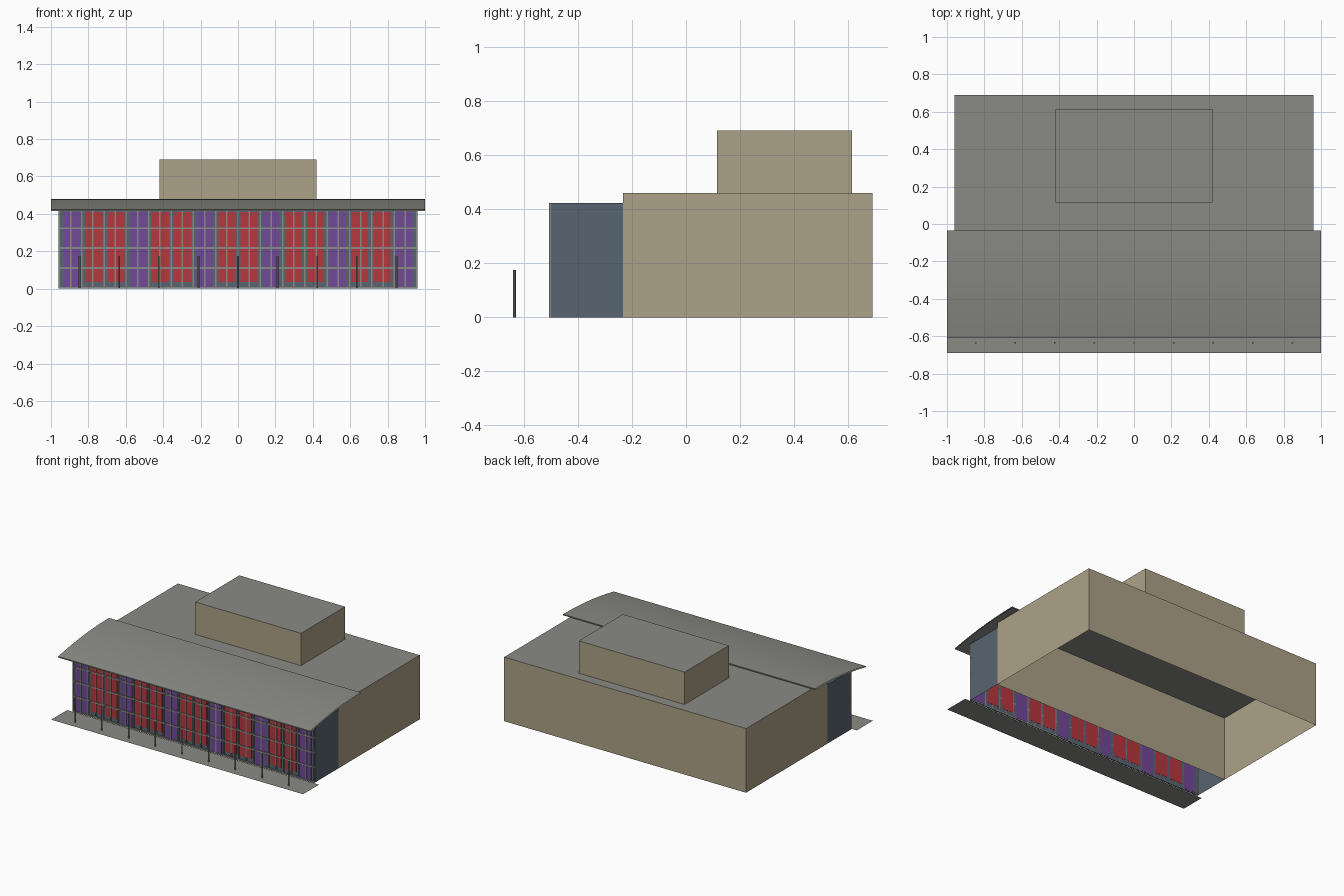
import bpy
import bmesh

cube = bpy.data.objects.get("Cube")
if cube:
    bpy.data.objects.remove(cube, do_unlink=True)


def material(name, rgb):
    """Flat colour from sRGB 0-255 values."""
    linear = [((c / 255 + 0.055) / 1.055) ** 2.4 for c in rgb] + [1]
    mat = bpy.data.materials.new(name)
    mat.use_nodes = True
    mat.diffuse_color = linear
    mat.node_tree.nodes["Principled BSDF"].inputs["Base Color"].default_value = linear
    return mat


GREY = material("roof grey", (138, 139, 133))
TAN = material("tan wall", (174, 162, 136))
BLUE = material("slate blue wall", (88, 101, 113))
RED = material("red panel", (182, 56, 62))
PURPLE = material("purple panel", (114, 74, 152))


def finish(name, bm, *mats):
    mesh = bpy.data.meshes.new(name)
    bm.to_mesh(mesh)
    bm.free()
    for m in mats:
        mesh.materials.append(m)
    obj = bpy.data.objects.new(name, mesh)
    bpy.context.collection.objects.link(obj)
    return obj


def add_box(bm, x0, x1, y0, y1, z0, z1):
    verts = bmesh.ops.create_cube(bm, size=1)["verts"]
    for v in verts:
        v.co.x = x1 if v.co.x > 0 else x0
        v.co.y = y1 if v.co.y > 0 else y0
        v.co.z = z1 if v.co.z > 0 else z0


def shell(name, bounds, wall, roof, open_back=False):
    """Box without a floor, with a differently coloured top."""
    bm = bmesh.new()
    add_box(bm, *bounds)
    bm.normal_update()
    drop = [f for f in bm.faces
            if f.normal.z < -0.5 or (open_back and f.normal.y > 0.5)]
    bmesh.ops.delete(bm, geom=drop, context="FACES")
    for f in bm.faces:
        f.material_index = 1 if f.normal.z > 0.5 else 0
    return finish(name, bm, wall, roof)


# Building volumes
HALF = 0.96
shell("main_hall", (-HALF, HALF, -0.233, 0.69, 0, 0.46), TAN, GREY)
shell("upper_block", (-0.42, 0.42, 0.115, 0.615, 0.46, 0.692), TAN, GREY)
shell("front_gallery", (-HALF, HALF, -0.5, -0.233, 0, 0.423), BLUE, BLUE, True)

# Curved canopy: a thin bowed sheet with open ends
BACK, FRONT, STEPS, THICK = -0.035, -0.61, 12, 0.008
top = []
for i in range(STEPS + 1):
    t = i / STEPS
    top.append((BACK + (FRONT - BACK) * t, 0.48 - 0.057 * t ** 2))
profile = top + [(y, z - THICK) for y, z in reversed(top)]
bm = bmesh.new()
rows = [[bm.verts.new((x, y, z)) for y, z in profile] for x in (-1, 1)]
for i in range(len(profile)):
    j = (i + 1) % len(profile)
    bm.faces.new((rows[0][i], rows[0][j], rows[1][j], rows[1][i]))
bmesh.ops.recalc_face_normals(bm, faces=bm.faces)
canopy = finish("canopy", bm, GREY)
bpy.context.view_layer.objects.active = canopy
canopy.select_set(True)
bpy.ops.object.shade_smooth_by_angle()
canopy.select_set(False)

# Coloured panels: one purple, then two red
for name, mat, wanted, low in (("purple_panels", PURPLE, (0,), 0.01),
                               ("red_panels", RED, (1, 2), 0.037)):
    bm = bmesh.new()
    for i in range(16):
        if i % 3 in wanted:
            x = -0.888 + i * 0.1184
            add_box(bm, x - 0.045, x + 0.045, -0.504, -0.499, low, 0.41)
    finish(name, bm, mat)

# Window grid
bm = bmesh.new()
for i in range(33):
    x = -HALF + 0.005 + i * (2 * HALF - 0.01) / 32
    add_box(bm, x - 0.004, x + 0.004, -0.508, -0.5, 0, 0.423)
for i in range(5):
    z = 0.005 + i * 0.106
    add_box(bm, -HALF, HALF, -0.508, -0.5, max(0, z - 0.005), min(0.423, z + 0.005))
finish("window_grid", bm, GREY)

# Pavement strip
bm = bmesh.new()
bmesh.ops.create_grid(bm, x_segments=1, y_segments=1, size=1)
for v in bm.verts:
    v.co.y = -0.51 if v.co.y > 0 else -0.69
finish("pavement", bm, GREY)

# Row of short posts
bm = bmesh.new()
for i in range(9):
    made = bmesh.ops.create_cone(bm, cap_ends=True, segments=10,
                                 radius1=0.005, radius2=0.005, depth=0.175)
    bmesh.ops.translate(bm, verts=made["verts"],
                        vec=((i - 4) * 0.2118, -0.635, 0.0875))
finish("posts", bm, GREY)
